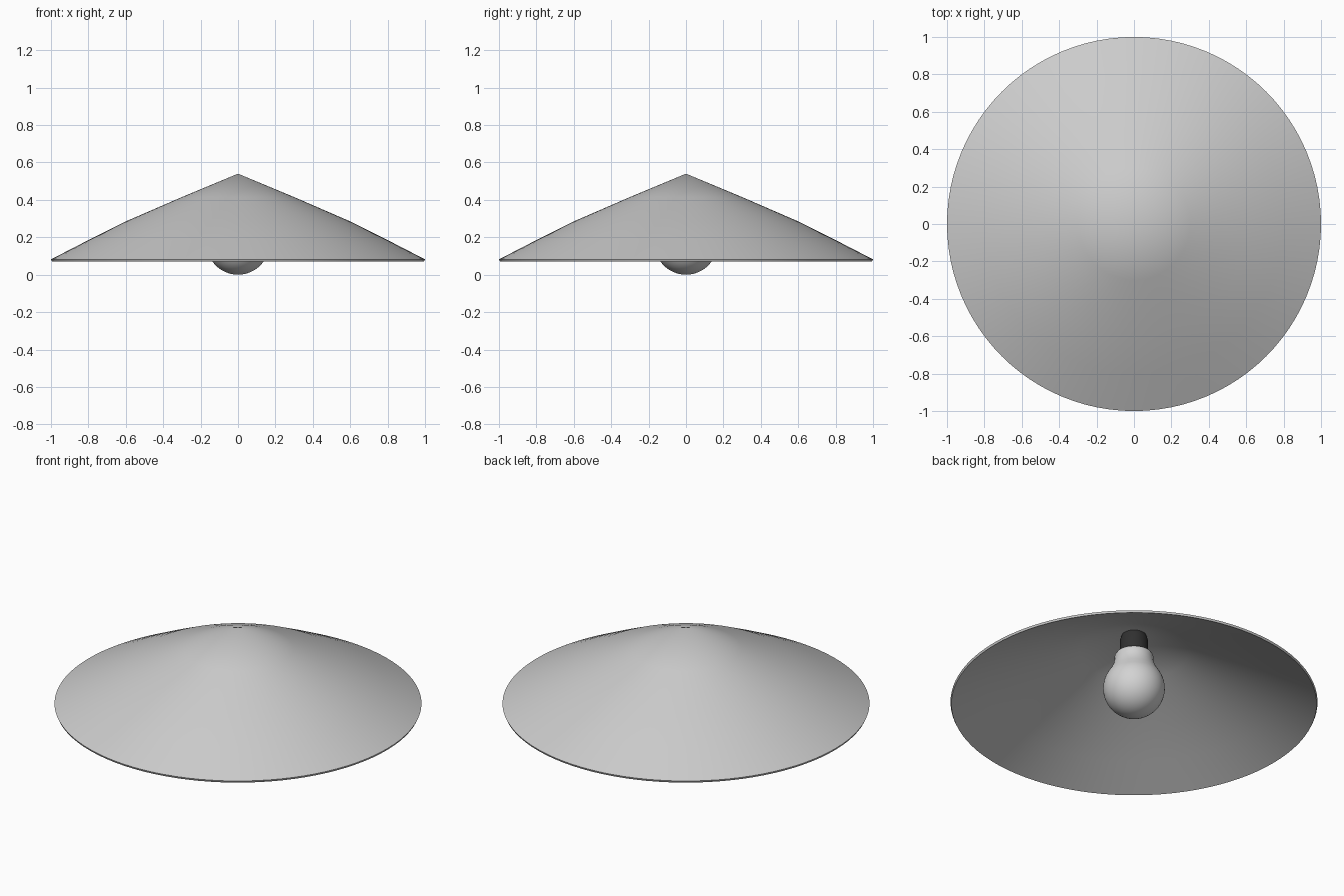
import bpy, bmesh, math

if "Cube" in bpy.data.objects:
    bpy.data.objects.remove(bpy.data.objects["Cube"])

def material(name, c):
    m = bpy.data.materials.new(name)
    m.diffuse_color = (c, c, c, 1)
    m.use_nodes = True
    m.node_tree.nodes["Principled BSDF"].inputs["Base Color"].default_value = m.diffuse_color
    return m

def lathe(name, profile, mat, segments=64, angle=35):
    """Revolve (radius, z) points round the z axis."""
    bm = bmesh.new()
    vs = [bm.verts.new((r, 0, z)) for r, z in profile]
    es = [bm.edges.new(p) for p in zip(vs, vs[1:])]
    bmesh.ops.spin(bm, geom=vs + es, cent=(0, 0, 0), axis=(0, 0, 1),
                   angle=math.tau, steps=segments, use_merge=False)
    bmesh.ops.remove_doubles(bm, verts=bm.verts, dist=1e-4)
    bmesh.ops.recalc_face_normals(bm, faces=bm.faces)
    me = bpy.data.meshes.new(name)
    bm.to_mesh(me)
    bm.free()
    me.materials.append(mat)
    ob = bpy.data.objects.new(name, me)
    bpy.context.collection.objects.link(ob)
    bpy.context.view_layer.objects.active = ob
    ob.select_set(True)
    bpy.ops.object.shade_smooth_by_angle(angle=math.radians(angle))
    ob.select_set(False)

shade_grey = material("shade grey", 0.6)
bulb_white = material("bulb white", 0.65)
socket_black = material("socket black", 0.03)

# Thin conical shade, slightly steeper towards the rim
lathe("shade", [(0, 0.54), (0.3, 0.415), (0.6, 0.285), (0.8, 0.185), (1, 0.082),
                (0.995, 0.07), (0.8, 0.17), (0.6, 0.27), (0.3, 0.40), (0, 0.525)],
      shade_grey, 96)

# Round bulb: sphere up to the neck, then a small shoulder into the socket
R, CZ = 0.168, 0.168
ball = [(R * math.sin(a), CZ - R * math.cos(a))
        for a in (math.radians(d) for d in range(0, 121, 8))]
neck = [(0.125, 0.285), (0.112, 0.315), (0.105, 0.345), (0.106, 0.365),
        (0.098, 0.38), (0.07, 0.387), (0, 0.387)]
lathe("bulb", ball + neck, bulb_white, 48, 60)

# Socket running up into the shade
lathe("socket", [(0, 0.38), (0.076, 0.38), (0.076, 0.47), (0.066, 0.5), (0, 0.51)],
      socket_black, 48)
